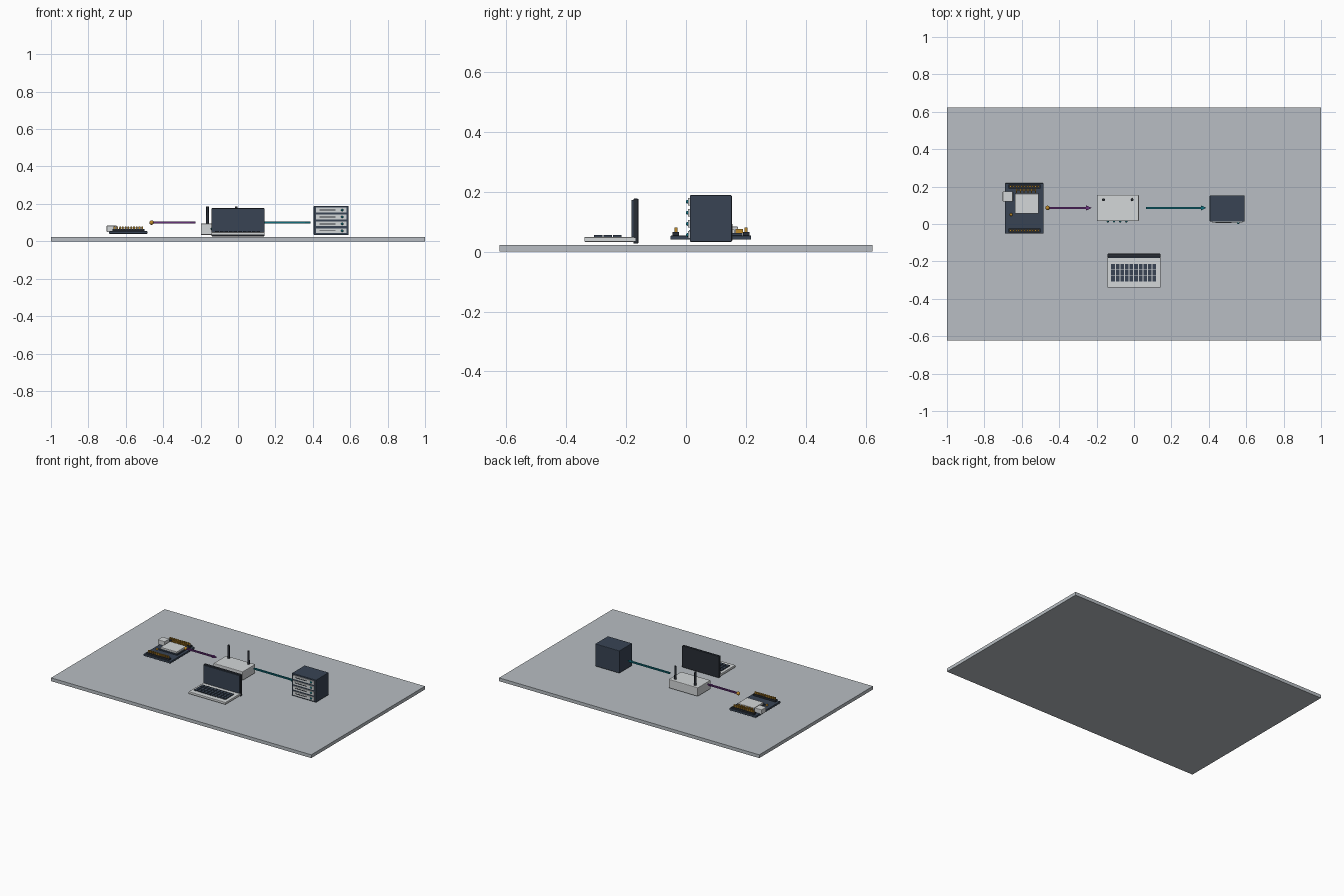
import bpy, bmesh, math
from mathutils import Matrix, Vector

if "Cube" in bpy.data.objects:
    bpy.data.objects.remove(bpy.data.objects["Cube"])


def material(name, rgb):
    m = bpy.data.materials.new(name)
    lin = [c / 12.92 if c <= 0.04045 else ((c + 0.055) / 1.055) ** 2.4 for c in (v / 255 for v in rgb)]
    m.diffuse_color = (*lin, 1)
    m.use_nodes = True
    m.node_tree.nodes["Principled BSDF"].inputs["Base Color"].default_value = m.diffuse_color
    return m


BASE = material("floor grey", (184, 190, 195))
LIGHT = material("light grey", (212, 215, 216))
SLATE = material("slate blue", (56, 68, 84))
DARK = material("charcoal", (40, 45, 53))
GOLD = material("gold", (190, 138, 42))
PURPLE = material("purple", (104, 50, 124))
TEAL = material("teal", (16, 112, 126))


def finish(name, bm, mat, smooth=False):
    bmesh.ops.recalc_face_normals(bm, faces=bm.faces)
    me = bpy.data.meshes.new(name)
    bm.to_mesh(me)
    bm.free()
    me.materials.append(mat)
    for p in me.polygons:
        p.use_smooth = smooth
    ob = bpy.data.objects.new(name, me)
    bpy.context.collection.objects.link(ob)
    return ob


def add_box(bm, x, y, z):
    """Box from (min, max) pairs."""
    size = Vector((x[1] - x[0], y[1] - y[0], z[1] - z[0]))
    mid = Vector((sum(x) / 2, sum(y) / 2, sum(z) / 2))
    bmesh.ops.create_cube(bm, size=1, matrix=Matrix.Translation(mid) @ Matrix.Diagonal((*size, 1)))


def boxes(name, mat, *specs, bevel=0):
    bm = bmesh.new()
    for s in specs:
        add_box(bm, *s)
    ob = finish(name, bm, mat)
    if bevel:
        mod = ob.modifiers.new("Bevel", "BEVEL")
        mod.width = bevel
        mod.segments = 2
    return ob


def balls(name, mat, points, r):
    bm = bmesh.new()
    for p in points:
        bmesh.ops.create_uvsphere(bm, u_segments=16, v_segments=8, radius=r, matrix=Matrix.Translation(p))
    return finish(name, bm, mat, True)


def arrow(name, mat, x0, x1):
    """Flat arrow pointing along +x."""
    bm = bmesh.new()
    y, neck, w, head = 0.086, x1 - 0.03, 0.006, 0.014
    outline = [(x0, -w), (neck, -w), (neck, -head), (x1, 0), (neck, head), (neck, w), (x0, w)]
    f = bm.faces.new([bm.verts.new((px, y + py, 0.096)) for px, py in outline])
    ext = bmesh.ops.extrude_face_region(bm, geom=[f])
    bmesh.ops.translate(bm, vec=(0, 0, 0.009), verts=[v for v in ext["geom"] if isinstance(v, bmesh.types.BMVert)])
    return finish(name, bm, mat)


# Floor slab
boxes("floor_slab", BASE, ((-1, 1), (-0.624, 0.624), (0, 0.023)))

# Microcontroller board
boxes("circuit_board", SLATE, ((-0.69, -0.484), (-0.052, 0.218), (0.04, 0.054)), bevel=0.003)
rows = (-0.034, 0.201)
boxes("pin_headers", DARK, *[((-0.672, -0.5), (y - 0.011, y + 0.011), (0.052, 0.066)) for y in rows])
pins = [(-0.66 + i * 0.0148, y) for y in rows for i in range(11)]
boxes("header_pins", GOLD, *[((x - 0.0045, x + 0.0045), (y - 0.005, y + 0.005), (0.064, 0.08)) for x, y in pins])
boxes("radio_module", SLATE, ((-0.642, -0.502), (0.05, 0.188), (0.052, 0.062)))
boxes("chip_shield", LIGHT, ((-0.636, -0.51), (0.056, 0.162), (0.06, 0.074)), bevel=0.002)
boxes("usb_port", LIGHT, ((-0.702, -0.648), (0.12, 0.174), (0.05, 0.084)), bevel=0.003)
boxes("antenna_trace", GOLD,
      *[((-0.63 + i * 0.02, -0.625 + i * 0.02), (0.165, 0.19), (0.062, 0.075)) for i in range(6)],
      ((-0.63, -0.525), (0.18, 0.185), (0.062, 0.075)))
balls("board_button", GOLD, [(-0.657, 0.05, 0.057)], 0.008)

# Links between the devices
balls("signal_source", GOLD, [(-0.462, 0.086, 0.1)], 0.012)
arrow("wireless_arrow", PURPLE, -0.455, -0.226)
arrow("network_arrow", TEAL, 0.064, 0.387)

# Router
boxes("router_body", LIGHT, ((-0.199, 0.026), (0.015, 0.155), (0.034, 0.095)), bevel=0.004)
bm = bmesh.new()
for x in (-0.163, -0.01):
    bmesh.ops.create_cone(bm, cap_ends=True, segments=12, radius1=0.008, radius2=0.007, depth=0.1,
                          matrix=Matrix.Translation((x, 0.13, 0.136)))
antennas = finish("router_antennas", bm, DARK, True)
for p in antennas.data.polygons:
    p.use_smooth = abs(p.normal.z) < 0.5
balls("router_lights", TEAL, [(-0.14 + i * 0.033, 0.014, 0.066) for i in range(4)], 0.006)

# Server
boxes("server_case", SLATE, ((0.405, 0.591), (0.013, 0.153), (0.033, 0.189)), bevel=0.003)
levels = [0.056 + i * 0.037 for i in range(4)]
boxes("server_bays", LIGHT, *[((0.417, 0.579), (0.007, 0.016), (z - 0.0125, z + 0.0125)) for z in levels])
boxes("bay_slots", DARK, *[((0.435, 0.52), (0.005, 0.009), (z - 0.002, z + 0.002)) for z in levels])
balls("bay_lights", TEAL, [(0.557, 0.006, z) for z in levels], 0.0065)

# Laptop
boxes("laptop_base", LIGHT, ((-0.142, 0.142), (-0.34, -0.165), (0.033, 0.049)), bevel=0.003)
boxes("laptop_lid", DARK, ((-0.142, 0.142), (-0.176, -0.159), (0.027, 0.177)), bevel=0.003)
boxes("laptop_screen", SLATE, ((-0.138, 0.138), (-0.182, -0.175), (0.048, 0.173)))
keys = [(-0.122 + c * 0.0246, -0.308 + r * 0.032) for c in range(10) for r in range(3)]
boxes("laptop_keys", SLATE, *[((x, x + 0.0195), (y, y + 0.029), (0.047, 0.055)) for x, y in keys])
